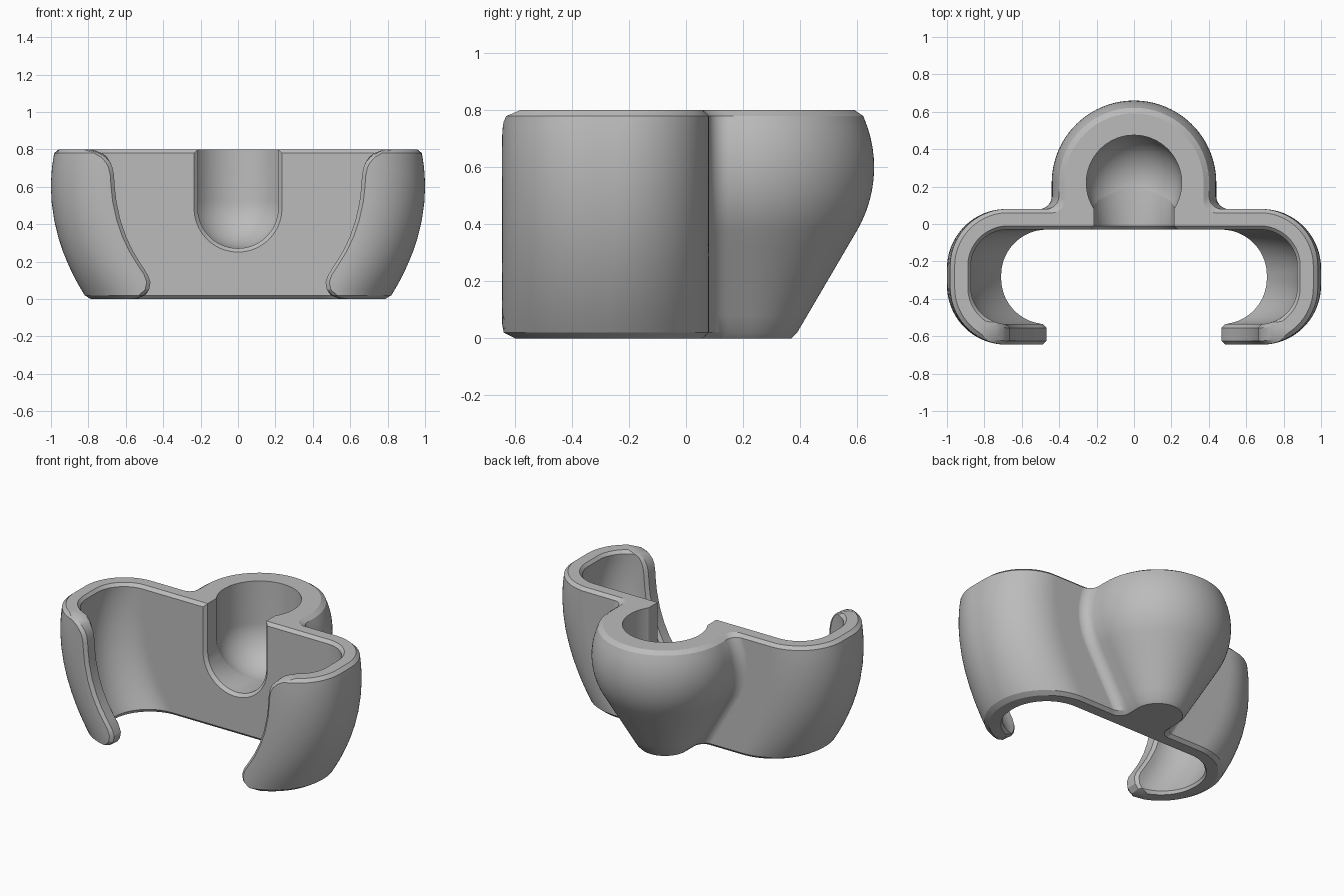
import bpy, bmesh
from math import sin, cos, acos, pi, sqrt, radians

if "Cube" in bpy.data.objects:
    bpy.data.objects.remove(bpy.data.objects["Cube"], do_unlink=True)

grey = bpy.data.materials.new("plain grey")
grey.use_nodes = True
grey.diffuse_color = (0.5, 0.5, 0.5, 1)
grey.node_tree.nodes["Principled BSDF"].inputs["Base Color"].default_value = (0.5, 0.5, 0.5, 1)

HEIGHT, EDGE, HALF = 0.8, 0.02, 0.055      # overall height, chamfer, half wall thickness
BACK_Y, FRONT_Y = 0.025, -0.59             # wall centre lines
BALL_Y, BALL_Z = 0.22, 0.6


def loft(name, rings):
    """Solid through closed rings of equal point count, capped at both ends."""
    bm = bmesh.new()
    rows = [[bm.verts.new(p) for p in ring] for ring in rings]
    n = len(rows[0])
    for a, b in zip(rows, rows[1:]):
        for i in range(n):
            j = (i + 1) % n
            bm.faces.new((a[i], a[j], b[j], b[i]))
    bm.faces.new(rows[0])
    bm.faces.new(rows[-1])
    bmesh.ops.recalc_face_normals(bm, faces=bm.faces)
    mesh = bpy.data.meshes.new(name)
    bm.to_mesh(mesh)
    bm.free()
    mesh.materials.append(grey)
    ob = bpy.data.objects.new(name, mesh)
    bpy.context.collection.objects.link(ob)
    return ob


def combine(target, tool, operation):
    """Apply a boolean and remove its tool."""
    mod = target.modifiers.new(operation, 'BOOLEAN')
    mod.operation, mod.solver, mod.object = operation, 'EXACT', tool
    bpy.context.view_layer.objects.active = target
    bpy.ops.object.modifier_apply(modifier=mod.name)
    bpy.data.objects.remove(tool, do_unlink=True)


def mirrored(half):
    """Close a right-hand outline with its reflection in x."""
    return half + [(-x, y, z) for x, y, z in reversed(half)]


# Spring clip: C-shaped wall whose arms bulge outward with height
def clip_ring(z, tip, steps=90):
    h = HALF - EDGE if z in (0, HEIGHT) else HALF
    r = 0.3 - 0.05 * z / HEIGHT
    cx = 1 - 0.535 * (z - BALL_Z) ** 2 - HALF - r
    side = BACK_Y - FRONT_Y - 2 * r
    quarter = r * pi / 2

    def wall(s, off):
        if s < cx:
            return (s, BACK_Y + off, z)
        s -= cx
        if s < quarter:
            a = pi / 2 - s / r
            return (cx + (r + off) * cos(a), BACK_Y - r + (r + off) * sin(a), z)
        s -= quarter
        if s < side:
            return (cx + r + off, BACK_Y - r - s, z)
        s -= side
        if s < quarter:
            a = -s / r
            return (cx + (r + off) * cos(a), FRONT_Y + r + (r + off) * sin(a), z)
        return (cx - s + quarter, FRONT_Y - off, z)

    end = cx + quarter + side
    end += quarter + cx - tip if tip < cx else r * acos(min(1, (tip - cx) / r))
    stops = [(end - EDGE) * (i + 0.5) / (steps + 0.5) for i in range(steps + 1)]
    outer = [wall(s, h) for s in stops] + [wall(end, h - EDGE)]
    inner = [wall(end, EDGE - h)] + [wall(s, -h) for s in reversed(stops)]
    right = outer + inner
    return right + [(-x, y, zz) for x, y, zz in reversed(right)]


# Height and x of the arm tip's edge
TIP = [(0, 0.55), (0.02, 0.50), (0.05, 0.475), (0.09, 0.468), (0.13, 0.482),
       (0.18, 0.515), (0.25, 0.558), (0.33, 0.597), (0.42, 0.628), (0.52, 0.65),
       (0.6, 0.659), (0.66, 0.663), (0.7, 0.67), (0.73, 0.682), (0.76, 0.705),
       (0.78, 0.735), (0.8, 0.79)]
body = loft("clip_with_ball_socket", [clip_ring(z, t) for z, t in TIP])


# Socket housing: ball on a cone, filleted into the back wall
def housing_ring(z, fillet=0.07, steps=32):
    inset = EDGE if z in (0, HEIGHT) else 0
    if z > 0.38:
        r = sqrt(0.44 ** 2 - (z - BALL_Z) ** 2) - inset
    else:
        r = 0.17 + 0.586 * (z - EDGE) if z else 0.15
    yb = BACK_Y + HALF - 0.001 - inset
    half = []
    for i in range(steps):
        a = pi / 2 * (1 - (i + 0.5) / (steps - 0.5))
        half.append((r * cos(a), BALL_Y + r * sin(a), z))
    for i in range(9):
        a = pi + pi / 2 * i / 8
        half.append((r + fillet * (1 + cos(a)), yb + fillet * (1 + sin(a)), z))
    half.append((r + fillet, 0, z))
    return mirrored(half)


levels = [0, EDGE] + [0.08 + 0.06 * i for i in range(6)] + [0.41 + 0.037 * i for i in range(11)] + [HEIGHT]
combine(body, loft("housing", [housing_ring(z) for z in levels]), 'UNION')

# Ball pocket: hemisphere continued straight up
POCKET_R, POCKET_Z = 0.255, 0.525


def circle(r, z, n=72):
    return [(r * cos(2 * pi * i / n), BALL_Y + r * sin(2 * pi * i / n), z) for i in range(n)]


pocket = [circle(POCKET_R * sin(radians(a)), POCKET_Z - POCKET_R * cos(radians(a))) for a in range(2, 91, 4)]
pocket.append(circle(POCKET_R, 1))
combine(body, loft("pocket_cutter", pocket), 'DIFFERENCE')


# Round-bottomed front slot with a chamfered mouth
def slot_ring(y, r, n=40):
    arc = [(r * cos(pi * i / n), y, 0.486 - r * sin(pi * i / n)) for i in range(n + 1)]
    return [(r, y, 1)] + arc + [(-r, y, 1)]


slot = [slot_ring(-0.05, 0.255), slot_ring(-0.01, 0.215), slot_ring(BALL_Y, 0.215)]
combine(body, loft("slot_cutter", slot), 'DIFFERENCE')

# Smooth shading with crisp chamfers
bpy.ops.object.select_all(action='DESELECT')
body.select_set(True)
bpy.context.view_layer.objects.active = body
bpy.ops.object.shade_smooth_by_angle(angle=radians(25))
